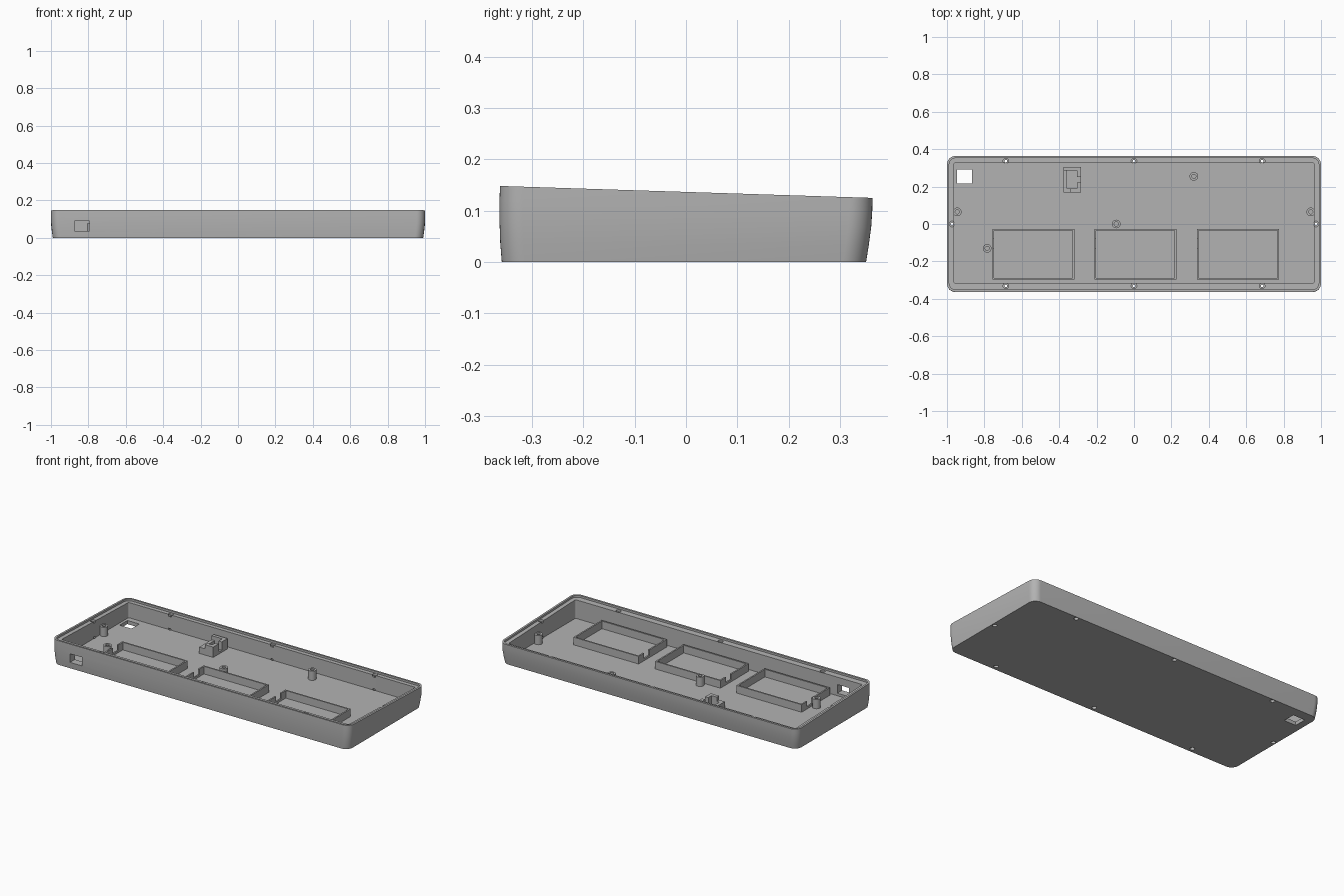
import bpy, bmesh, math
from mathutils import Vector

if "Cube" in bpy.data.objects:
    bpy.data.objects.remove(bpy.data.objects["Cube"], do_unlink=True)

grey = bpy.data.materials.new("light_grey_plastic")
grey.use_nodes = True
COLOR = (0.45, 0.45, 0.45, 1)
grey.diffuse_color = COLOR
grey.node_tree.nodes["Principled BSDF"].inputs["Base Color"].default_value = COLOR

FLOOR = 0.022


def top_z(y):
    """Height of the sloping rim."""
    return 0.1365 - 0.032 * y


def finish(name, bm):
    bmesh.ops.recalc_face_normals(bm, faces=bm.faces)
    mesh = bpy.data.meshes.new(name)
    bm.to_mesh(mesh)
    bm.free()
    mesh.materials.append(grey)
    obj = bpy.data.objects.new(name, mesh)
    bpy.context.collection.objects.link(obj)
    return obj


def loft(name, rings):
    """Skin consecutive rings of points and cap both ends."""
    bm = bmesh.new()
    loops = [[bm.verts.new(p) for p in ring] for ring in rings]
    for a, b in zip(loops, loops[1:]):
        for i in range(len(a)):
            j = (i + 1) % len(a)
            bm.faces.new((a[i], a[j], b[j], b[i]))
    bm.faces.new(loops[0][::-1])
    bm.faces.new(loops[-1])
    return finish(name, bm)


def rounded(xh, y0, y1, r, z, steps=10):
    """Rounded rectangle; z is a function of y."""
    pts = []
    corners = [(xh - r, y1 - r), (r - xh, y1 - r), (r - xh, y0 + r), (xh - r, y0 + r)]
    for k, (cx, cy) in enumerate(corners):
        for s in range(steps + 1):
            a = math.pi / 2 * (k + s / steps)
            y = cy + r * math.sin(a)
            pts.append(Vector((cx + r * math.cos(a), y, z(y))))
    return pts


def turned(name, x, y, profile, sides=24):
    """Round part from (radius, height) pairs."""
    return loft(name, [[(x + r * math.cos(math.tau * i / sides),
                         y + r * math.sin(math.tau * i / sides), z)
                        for i in range(sides)] for r, z in profile])


def box(name, x0, x1, y0, y1, z0, z1):
    return loft(name, [[(x0, y0, z), (x1, y0, z), (x1, y1, z), (x0, y1, z)] for z in (z0, z1)])


def cut(target, cutter):
    cutter.hide_render = True
    mod = target.modifiers.new("cut", "BOOLEAN")
    mod.operation, mod.solver, mod.object = "DIFFERENCE", "EXACT", cutter
    bpy.context.view_layer.objects.active = target
    bpy.ops.object.modifier_apply(modifier=mod.name)
    bpy.data.objects.remove(cutter, do_unlink=True)


def smooth(obj):
    bpy.ops.object.select_all(action="DESELECT")
    obj.select_set(True)
    bpy.context.view_layer.objects.active = obj
    bpy.ops.object.shade_smooth_by_angle(angle=math.radians(30))


# Tray: bulging outer wall, thin lip, recessed ledge, straight inner wall, floor
levels = [(0, 0.990, -0.359, 0.351), (0.25, 0.995, -0.362, 0.356),
          (0.55, 0.999, -0.3635, 0.361), (0.8, 1.0, -0.3635, 0.363), (1, 1.0, -0.3625, 0.3635)]
rings = [rounded(xh, y0, y1, 0.045, lambda y, t=t: t * top_z(y)) for t, xh, y0, y1 in levels]
rings += [rounded(0.988, -0.351, 0.352, 0.035, top_z),
          rounded(0.988, -0.351, 0.352, 0.035, lambda y: top_z(y) - 0.012),
          rounded(0.963, -0.316, 0.326, 0.008, lambda y: top_z(y) - 0.012),
          rounded(0.963, -0.316, 0.326, 0.008, lambda y: FLOOR)]
tray = loft("tray", rings)

# Screw holes, counterbored at both ends
screws = [(x, y) for x in (-0.685, 0, 0.685) for y in (-0.331, 0.336)]
screws += [(-0.973, 0), (0.973, 0)]
for x, y in screws:
    ledge = top_z(y) - 0.012
    cut(tray, turned("screw_cutter", x, y, [
        (0.013, -0.01), (0.013, 0.03), (0.007, 0.03),
        (0.007, ledge - 0.012), (0.015, ledge - 0.012), (0.015, ledge + 0.004)]))

# Floor window and front port
cut(tray, box("window_cutter", -0.947, -0.867, 0.217, 0.292, -0.02, 0.05))
cut(tray, box("port_cutter", -0.874, -0.794, -0.4, -0.3, 0.037, 0.09))
smooth(tray)

# Hollow standoffs
posts = [(0.32, 0.255), (-0.095, 0), (-0.785, -0.13), (-0.945, 0.065), (0.945, 0.065)]
for i, (x, y) in enumerate(posts):
    smooth(turned(f"standoff_{i + 1}", x, y, [
        (0.023, FLOOR - 0.005), (0.023, 0.078), (0.011, 0.078), (0.011, FLOOR + 0.01)]))

# Battery bays: thin walled frames with a cable notch
for i, x0 in enumerate((-0.757, -0.212, 0.337)):
    x1, y0, y1, w = x0 + 0.438, -0.297, -0.027, 0.009
    bay = box(f"battery_bay_{i + 1}", x0, x1, y0, y1, FLOOR - 0.005, 0.068)
    cut(bay, box("bay_cutter", x0 + w, x1 - w, y0 + w, y1 - w, 0, 0.1))
    cut(bay, box("notch_cutter", x0 - w, x0 + 2 * w, -0.13, -0.08, 0.035, 0.1))

# Connector holder: stepped block with a pocket and a slit on its inner side
holder = box("connector_holder", -0.378, -0.284, 0.168, 0.305, FLOOR - 0.005, 0.085)
cut(holder, box("pocket_cutter", -0.358, -0.305, 0.190, 0.285, 0.035, 0.2))
cut(holder, box("step_cutter", -0.4, -0.340, 0.1, 0.285, 0.06, 0.2))
cut(holder, box("slit_cutter", -0.32, -0.25, 0.222, 0.25, 0.035, 0.2))
